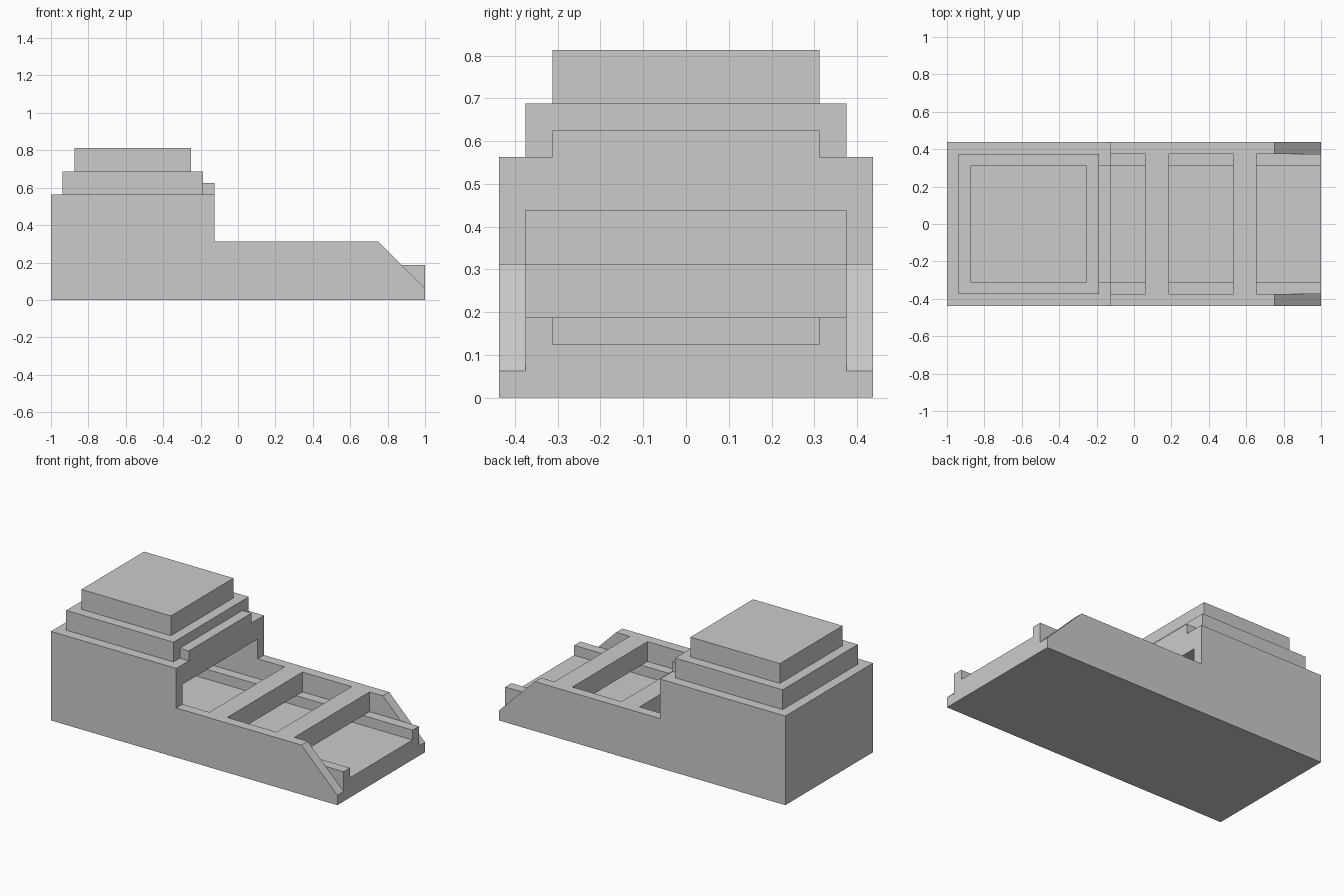
import bpy
import bmesh
import math

cube = bpy.data.objects.get("Cube")
if cube:
    bpy.data.objects.remove(cube, do_unlink=True)

U = 1 / 16  # modelling grid unit

grey = bpy.data.materials.new("plain_grey")
grey.use_nodes = True
grey.diffuse_color = (0.6, 0.6, 0.6, 1)
grey.node_tree.nodes["Principled BSDF"].inputs["Base Color"].default_value = (0.6, 0.6, 0.6, 1)


def prism(name, profile, y0, y1):
    """Extrude an x-z outline (grid units) from y0 to y1."""
    bm = bmesh.new()
    face = bm.faces.new([bm.verts.new((x * U, y0 * U, z * U)) for x, z in profile])
    extruded = bmesh.ops.extrude_face_region(bm, geom=[face])["geom"]
    moved = [v for v in extruded if isinstance(v, bmesh.types.BMVert)]
    bmesh.ops.translate(bm, verts=moved, vec=(0, (y1 - y0) * U, 0))
    bmesh.ops.recalc_face_normals(bm, faces=bm.faces)
    mesh = bpy.data.meshes.new(name)
    bm.to_mesh(mesh)
    bm.free()
    mesh.materials.append(grey)
    obj = bpy.data.objects.new(name, mesh)
    bpy.context.collection.objects.link(obj)
    return obj


def box(name, x0, x1, half_width, z0, z1):
    outline = [(x0, z0), (x1, z0), (x1, z1), (x0, z1)]
    return prism(name, outline, -half_width, half_width)


def cut(target, cutter):
    cutter.hide_render = True
    mod = target.modifiers.new("cut", "BOOLEAN")
    mod.operation = "DIFFERENCE"
    mod.solver = "EXACT"
    mod.object = cutter
    bpy.context.view_layer.objects.active = target
    bpy.ops.object.modifier_apply(modifier=mod.name)
    bpy.data.objects.remove(cutter, do_unlink=True)


# Body: tall housing at one end, low tray at the other
body = prism("body", [(-16, 0), (16, 0), (16, 5), (-2, 5), (-2, 9), (-16, 9)], -7, 7)

# Sloped ends of the tray side walls
for y0, y1 in ((6, 8), (-8, -6)):
    cut(body, prism("slope_cutter", [(11, 6), (18, -1), (18, 6)], y0, y1))

# Bays between the cross bars, the last one running into the housing
for x0, x1, top in ((10.5, 18, 8), (3, 8.5, 8), (-15, 1, 7)):
    cut(body, box("bay_cutter", x0, x1, 6, 3, top))

# Sunken channel that passes under the cross bars
cut(body, box("channel_cutter", -14, 18, 5, 2, 3))

# Open the tunnel end onto the thin rear wall, then tidy flat faces
bm = bmesh.new()
bm.from_mesh(body.data)
tunnel_end = [f for f in bm.faces
              if f.normal.x > 0.9 and abs(f.calc_center_median().x + 15 * U) < 0.01]
bmesh.ops.delete(bm, geom=tunnel_end, context="FACES")
bmesh.ops.dissolve_limit(bm, angle_limit=math.radians(1), verts=bm.verts, edges=bm.edges)
bm.to_mesh(body.data)
bm.free()

# Stepped roof and the raised strip over the opening
box("lower_roof_step", -15, -3, 6, 9, 11)
box("upper_roof_step", -14, -4, 5, 11, 13)
box("opening_strip", -3, -2, 5, 9, 10)
